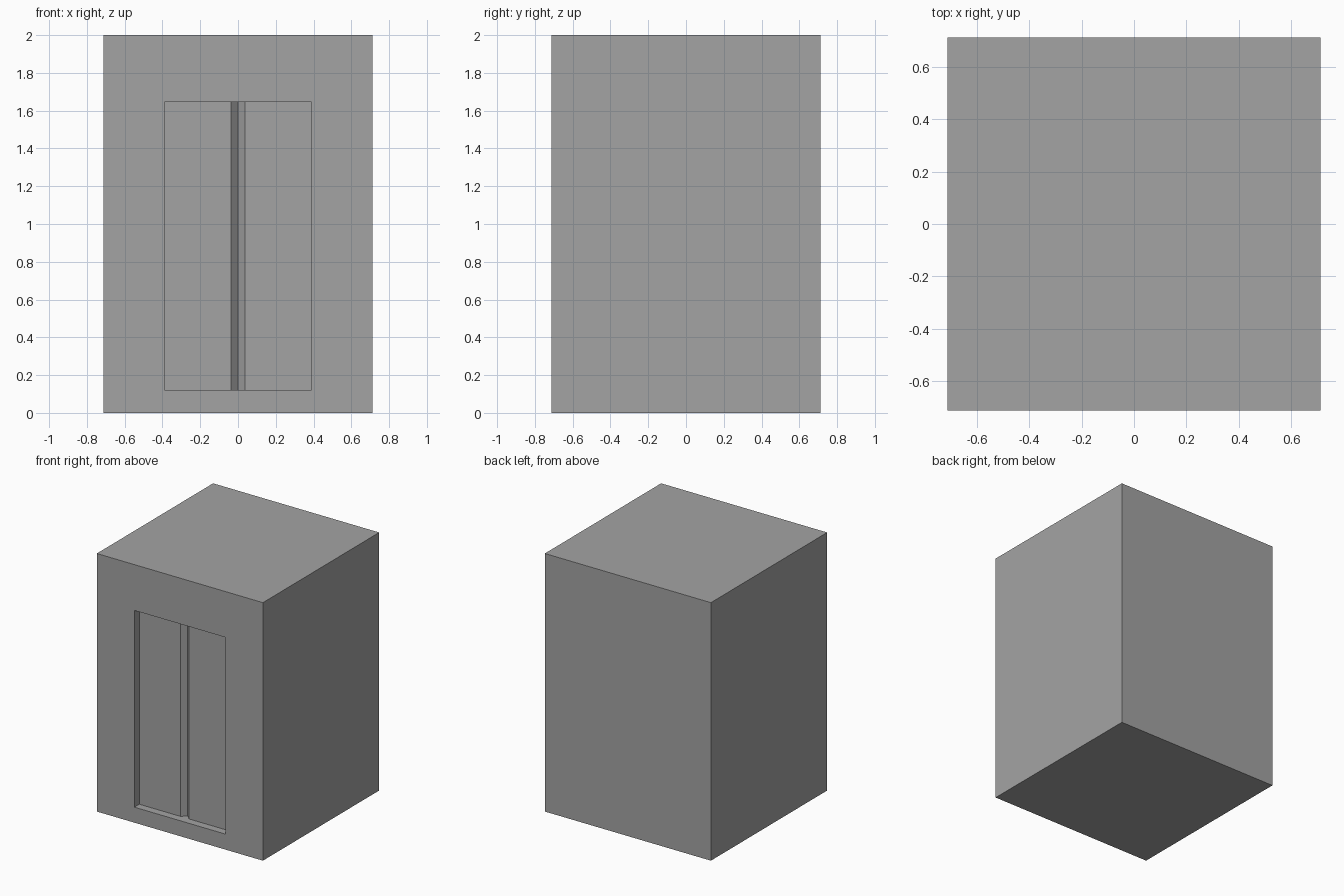
import bpy, bmesh

HALF, HEIGHT = 0.712, 2.0
FRONT = -HALF
DOOR_HALF, DOOR_BOTTOM, DOOR_TOP = 0.39, 0.12, 1.645
RECESS, SEAM = 0.06, 0.036

cube = bpy.data.objects.get("Cube")
if cube:
    bpy.data.objects.remove(cube, do_unlink=True)

grey = bpy.data.materials.new("mid_grey")
grey.use_nodes = True
color = (0.37, 0.37, 0.37, 1)
grey.diffuse_color = color
grey.node_tree.nodes["Principled BSDF"].inputs["Base Color"].default_value = color


def prism(name, outline, bottom, top):
    """Extrude a plan outline upward into a closed solid."""
    bm = bmesh.new()
    base = bm.faces.new([bm.verts.new((x, y, bottom)) for x, y in outline])
    result = bmesh.ops.extrude_face_region(bm, geom=[base], use_keep_orig=True)
    verts = [v for v in result["geom"] if isinstance(v, bmesh.types.BMVert)]
    bmesh.ops.translate(bm, verts=verts, vec=(0, 0, top - bottom))
    bmesh.ops.recalc_face_normals(bm, faces=bm.faces)
    mesh = bpy.data.meshes.new(name)
    bm.to_mesh(mesh)
    bm.free()
    mesh.materials.append(grey)
    obj = bpy.data.objects.new(name, mesh)
    bpy.context.collection.objects.link(obj)
    return obj


# Plain cabin block
cabin = prism("cabin", [(-HALF, -HALF), (HALF, -HALF), (HALF, HALF), (-HALF, HALF)],
              0, HEIGHT)

# Double door recess with a V-shaped seam between the leaves
back = FRONT + RECESS
cutter = prism("door_recess_cutter", [
    (-DOOR_HALF, FRONT - 0.1), (DOOR_HALF, FRONT - 0.1),
    (DOOR_HALF, back), (SEAM, back), (0, back + SEAM), (-SEAM, back),
    (-DOOR_HALF, back)], DOOR_BOTTOM, DOOR_TOP)
cutter.hide_render = True

cut = cabin.modifiers.new("door_recess", "BOOLEAN")
cut.operation = "DIFFERENCE"
cut.solver = "EXACT"
cut.object = cutter
bpy.context.view_layer.objects.active = cabin
bpy.ops.object.modifier_apply(modifier=cut.name)
bpy.data.objects.remove(cutter, do_unlink=True)
